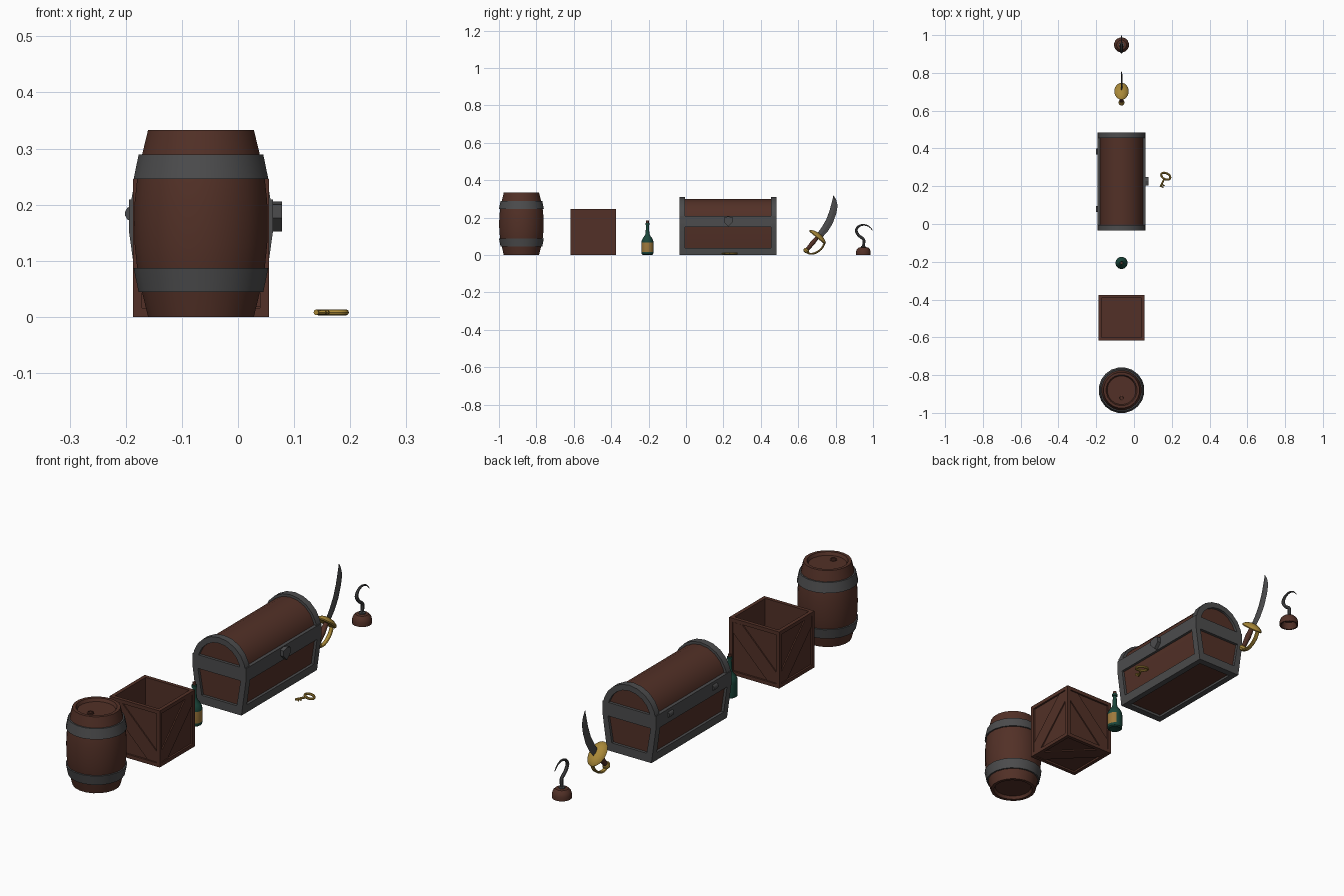
import bpy, bmesh, math
from mathutils import Vector

if "Cube" in bpy.data.objects:
    bpy.data.objects.remove(bpy.data.objects["Cube"])

X = -0.066  # shared x centre of the row of props


def material(name, rgb):
    m = bpy.data.materials.new(name)
    m.diffuse_color = (*rgb, 1)
    m.use_nodes = True
    m.node_tree.nodes["Principled BSDF"].inputs["Base Color"].default_value = m.diffuse_color
    return m


WOOD = material("brown wood", (0.085, 0.030, 0.020))
METAL = material("dark iron", (0.072, 0.072, 0.074))
GOLD = material("brass", (0.40, 0.25, 0.04))
GREEN = material("green glass", (0.010, 0.060, 0.042))
LABEL = material("tan label", (0.34, 0.19, 0.045))


def loft(name, loops, mat, closed=False, smooth=True):
    """Skin a list of equal-length loops; cap the ends unless closed."""
    bm = bmesh.new()
    rows = [[bm.verts.new(p) for p in loop] for loop in loops]
    n = len(rows[0])
    for i in range(len(rows) if closed else len(rows) - 1):
        a, b = rows[i], rows[(i + 1) % len(rows)]
        for j in range(n):
            k = (j + 1) % n
            bm.faces.new((a[j], a[k], b[k], b[j]))
    if not closed:
        bm.faces.new(rows[0])
        bm.faces.new(rows[-1])
    bmesh.ops.recalc_face_normals(bm, faces=bm.faces)
    me = bpy.data.meshes.new(name)
    bm.to_mesh(me)
    bm.free()
    me.materials.append(mat)
    ob = bpy.data.objects.new(name, me)
    bpy.context.collection.objects.link(ob)
    if smooth:
        bpy.ops.object.select_all(action='DESELECT')
        ob.select_set(True)
        bpy.context.view_layer.objects.active = ob
        bpy.ops.object.shade_smooth_by_angle(angle=math.radians(35))
    return ob


def lathe(name, c, prof, mat, n=20, closed=False, a=(0, 0, 1), u=(1, 0, 0), squash=1):
    """Spin (radius, height) points about axis a through c."""
    c, a, u = Vector(c), Vector(a).normalized(), Vector(u).normalized()
    v = a.cross(u)
    ang = [2 * math.pi * (i + 0.5) / n for i in range(n)]
    return loft(name, [[c + a * h + u * (r * math.cos(t)) + v * (r * squash * math.sin(t))
                        for t in ang] for r, h in prof], mat, closed)


def box(name, lo, hi, mat):
    sq = [(lo[0], lo[1]), (hi[0], lo[1]), (hi[0], hi[1]), (lo[0], hi[1])]
    return loft(name, [[(x, y, z) for x, y in sq] for z in (lo[2], hi[2])], mat, smooth=False)


def spline(pts, steps=5):
    """Catmull-Rom curve through the points."""
    p = [Vector(q) for q in pts]
    p = [2 * p[0] - p[1]] + p + [2 * p[-1] - p[-2]]
    out = []
    for i in range(1, len(p) - 2):
        for s in range(steps):
            t = s / steps
            a, b, c, d = p[i - 1:i + 3]
            out.append(0.5 * (2 * b + (c - a) * t + (2 * a - 5 * b + 4 * c - d) * t * t
                              + (3 * b - a - 3 * c + d) * t ** 3))
    return out + [p[-2]]


def tube(name, path, radii, b, mat, closed=False, wide=1, n=8):
    """Round or flattened tube along a planar path with plane normal b."""
    b, m, loops = Vector(b), len(path), []
    for i, p in enumerate(path):
        nxt = path[(i + 1) % m] if closed else path[min(i + 1, m - 1)]
        prv = path[i - 1] if closed else path[max(i - 1, 0)]
        side = (nxt - prv).normalized().cross(b)
        r = radii[0] + (radii[1] - radii[0]) * max(0, (i / (m - 1) - 0.5) * 2)
        loops.append([p + side * (r * math.cos(2 * math.pi * k / n))
                      + b * (r * wide * math.sin(2 * math.pi * k / n)) for k in range(n)])
    return loft(name, loops, mat, closed)


# Barrel with recessed ends, two hoops and a bung
BY = -0.88
half = [(0.001, 0.32), (0.076, 0.32), (0.082, 0.333), (0.0955, 0.333),
        (0.106, 0.29), (0.115, 0.247), (0.1195, 0.205), (0.1205, 0.1665)]
lathe("barrel", (X, BY, 0), half + [(r, 0.333 - z) for r, z in half[-2::-1]], WOOD)
hoop = [(0.1125, 0.044), (0.1215, 0.087), (0.100, 0.087), (0.100, 0.044)]
lathe("barrel_hoop_lower", (X, BY, 0), hoop, METAL, closed=True)
lathe("barrel_hoop_upper", (X, BY, 0), [(r, 0.333 - z) for r, z in hoop], METAL, closed=True)
lathe("barrel_bung", (X, BY - 0.04, 0.318), [(0.014, 0), (0.014, 0.006), (0.010, 0.008),
                                             (0.009, 0.004), (0.001, 0.004)], WOOD, 12)

# Crate: open box, corner frame, diagonal braces
CY, H, T, CZ = -0.496, 0.121, 0.016, 0.246


def square(h, z):
    return [(X + h * i, CY + h * j, z) for i, j in ((-1, -1), (1, -1), (1, 1), (-1, 1))]


loft("crate_walls", [square(0.105, 0.02), square(0.105, 0.242), square(0.113, 0.242),
                     square(0.113, 0.008)], WOOD, smooth=False)
for name, z0, z1 in (("bottom", 0, T), ("top", CZ - T, CZ)):
    loft("crate_frame_" + name, [square(H, z0), square(H, z1), square(H - T, z1),
                                 square(H - T, z0)], WOOD, True, False)
for i in (-1, 1):
    for j in (-1, 1):
        x, y = X + i * (H - T / 2), CY + j * (H - T / 2)
        box("crate_corner_post", (x - T / 2, y - T / 2, T), (x + T / 2, y + T / 2, CZ - T), WOOD)
h, c = H - T, 0.045
brace = [(-h, -h), (c - h, -h), (h, h - c), (h, h), (h - c, h), (-h, c - h)]
for k in range(4):
    n = Vector((round(math.cos(k * math.pi / 2)), round(math.sin(k * math.pi / 2)), 0))
    r = Vector((0, 0, 1)).cross(n) * (1 if k % 2 == 0 else -1)
    mid = Vector((X, CY, CZ / 2))
    loft("crate_brace", [[mid + n * d + r * s + Vector((0, 0, t)) for s, t in brace]
                         for d in (0.110, 0.118)], WOOD, smooth=False)
loft("crate_brace_bottom", [[(X - s, CY + t, z) for s, t in brace] for z in (0.003, 0.01)],
     WOOD, smooth=False)

# Bottle: label is the +x side of the straight body
bottle = lathe("bottle", (X, -0.206, 0),
               [(0.001, 0.004), (0.025, 0), (0.031, 0.004), (0.032, 0.016), (0.032, 0.066),
                (0.031, 0.078), (0.024, 0.092), (0.013, 0.106), (0.010, 0.118), (0.008, 0.160),
                (0.011, 0.161), (0.011, 0.171), (0.008, 0.172)], GREEN)
bottle.data.materials.append(LABEL)
for f in bottle.data.polygons:
    if 0.02 < f.center.z < 0.066 and f.normal.x > 0.35:
        f.material_index = 1
lathe("bottle_cork", (X, -0.206, 0.17), [(0.007, 0), (0.0075, 0.013), (0.001, 0.013)], WOOD, 12)

# Chest: wooden body, iron end arches and bands
Y0, Y1 = -0.035, 0.485


def chest_profile(inset):
    r = 0.128 - inset
    arch = [(r * math.cos(math.pi * i / 10), 0.183 + r * math.sin(math.pi * i / 10))
            for i in range(11)]
    return [(-0.107 + inset, inset), (0.107 - inset, inset), (r, 0.15)] + arch + [(-r, 0.15)]


def at_y(prof, y):
    return [(X + x, y, z) for x, z in prof]


loft("chest_body", [at_y(chest_profile(0.011), y) for y in (Y0 + 0.012, Y1 - 0.012)], WOOD)
outer, inner = chest_profile(0), chest_profile(0.025)
for y0, y1 in ((Y0, Y0 + 0.03), (Y1 - 0.03, Y1)):
    loft("chest_end_arch", [at_y(outer, y0), at_y(outer, y1), at_y(inner, y1), at_y(inner, y0)],
         METAL, True)


def rim(name, z0, z1, h0, h1, t):
    loops = []
    for z, hw, d in ((z0, h0, 0), (z1, h1, 0), (z1, h1, t), (z0, h0, t)):
        loops.append([(X + i * (hw - d), yy, z) for i, yy in
                      ((-1, Y0 + d), (1, Y0 + d), (1, Y1 - d), (-1, Y1 - d))])
    loft(name, loops, METAL, True, False)


rim("chest_base_band", 0, 0.037, 0.107, 0.1122, 0.026)
rim("chest_middle_band", 0.15, 0.209, 0.128, 0.128, 0.026)
shield = [(0.203, 0.2), (0.2265, 0.206), (0.25, 0.2), (0.25, 0.176), (0.2265, 0.152), (0.203, 0.176)]
loft("chest_lock", [[(x, y, z) for y, z in shield] for x in (0.055, 0.078)], METAL, smooth=False)
for y in (0.08, 0.385):
    lathe("chest_hinge", (-0.187, y - 0.016, 0.184), [(0.0145, 0), (0.0145, 0.032)], METAL, 12,
          a=(0, 1, 0))

# Cutlass: blade, shell guard, grip, pommel, knuckle bow
edges = [((0.700, 0.113), (0.725, 0.090)), ((0.727, 0.150), (0.758, 0.126)),
         ((0.750, 0.190), (0.784, 0.168)), ((0.767, 0.235), (0.803, 0.220)),
         ((0.777, 0.272), (0.811, 0.262)), ((0.784, 0.300), (0.803, 0.295)),
         ((0.788, 0.319), (0.789, 0.319))]
blade = []
for (ly, lz), (ry, rz) in edges:
    my, mz = (ly + ry) / 2, (lz + rz) / 2
    w = 0.004 if lz < 0.31 else 0.0005
    blade.append([(X, ly, lz), (X + w, my, mz), (X, ry, rz), (X - w, my, mz)])
loft("cutlass_blade", blade, METAL, smooth=False)
axis, across = Vector((0, 0.64, 0.768)), (0, 0.768, -0.64)
gc = Vector((X, 0.706, 0.099))
lathe("cutlass_guard", gc, [(0.012, 0.016), (0.035, 0.011), (0.053, 0.002), (0.058, -0.005),
                            (0.053, -0.010), (0.012, -0.008)], GOLD, 20, a=axis, u=across, squash=0.66)
lathe("cutlass_grip", gc, [(0.010, -0.005), (0.013, -0.045), (0.010, -0.09)], WOOD, 12, a=axis)
lathe("cutlass_pommel", gc - axis * 0.098, [(0.004, 0.014), (0.014, 0.008), (0.017, 0), (0.013, -0.010),
                                            (0.003, -0.014)], GOLD, 12, a=axis)
tube("cutlass_knuckle_bow", spline([(X, 0.742, 0.066), (X, 0.724, 0.033), (X, 0.690, 0.010),
                                    (X, 0.660, 0.007), (X, 0.644, 0.018)]),
     (0.005, 0.005), (1, 0, 0), GOLD, wide=2)

# Hand hook: hollow wooden cup, collar, curved hook
HY = 0.948
lathe("hook_cup", (X, HY, 0), [(0.001, 0.032), (0.026, 0.028), (0.034, 0.0), (0.040, 0),
                               (0.040, 0.016), (0.036, 0.030), (0.026, 0.040), (0.001, 0.043)], WOOD, 16)
lathe("hook_collar", (X, HY, 0.038), [(0.014, 0), (0.013, 0.008), (0.006, 0.011)], METAL, 12)
hook = [(0.947, 0.04), (0.951, 0.067), (0.948, 0.085), (0.924, 0.104), (0.910, 0.130),
        (0.922, 0.152), (0.949, 0.161), (0.977, 0.153), (0.998, 0.132)]
tube("hook_curve", spline([(X, y, z) for y, z in hook], 4), (0.0075, 0.0015), (1, 0, 0), METAL)

# Key lying flat: oval bow, shaft, two teeth
kc, d, p = Vector((0.168, 0.253, 0.008)), Vector((-0.45, -0.89, 0)), Vector((0.89, -0.45, 0))
up = (0, 0, 1)
ring = [kc + d * (0.016 * math.cos(t)) + p * (0.026 * math.sin(t))
        for t in [2 * math.pi * i / 20 for i in range(20)]]
tube("key_bow", ring, (0.0055, 0.0055), up, GOLD, closed=True)
tube("key_shaft", [kc + d * 0.014, kc + d * 0.064], (0.005, 0.005), up, GOLD)
for s in (0.048, 0.059):
    tube("key_tooth", [kc + d * s, kc + d * s + p * 0.017], (0.0035, 0.0035), up, GOLD, n=4)
